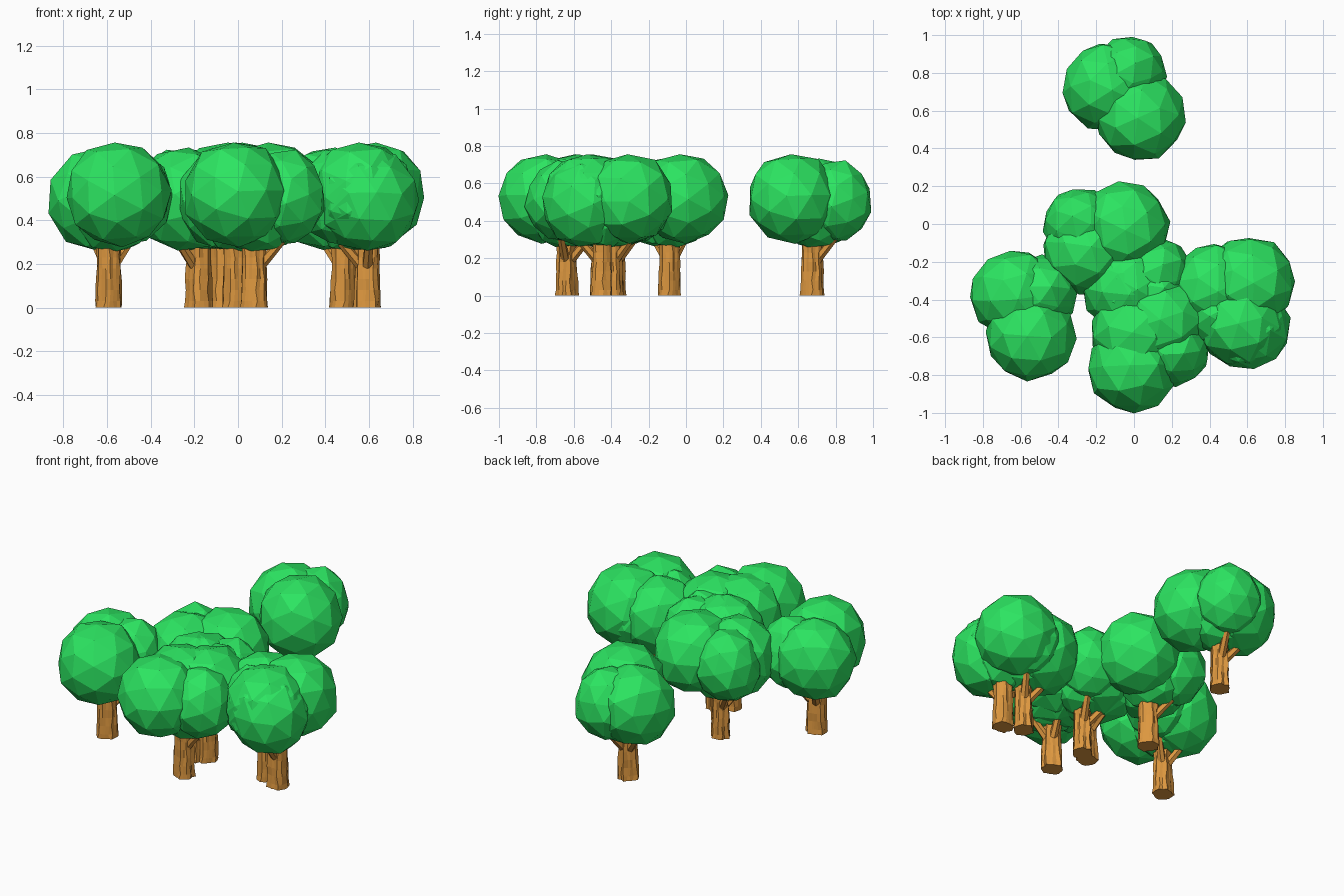
import bpy, bmesh, math, random
from mathutils import Vector, Matrix, Euler

if "Cube" in bpy.data.objects:
    bpy.data.objects.remove(bpy.data.objects["Cube"])

random.seed(4)


def material(name, color):
    m = bpy.data.materials.new(name)
    m.diffuse_color = (*color, 1)
    m.use_nodes = True
    m.node_tree.nodes["Principled BSDF"].inputs["Base Color"].default_value = m.diffuse_color
    return m


LEAF = material("leaf_green", (0.025, 0.78, 0.12))
BARK = material("bark_brown", (0.72, 0.31, 0.05))


def to_mesh(bm, name, mat):
    bmesh.ops.recalc_face_normals(bm, faces=bm.faces)
    me = bpy.data.meshes.new(name)
    bm.to_mesh(me)
    bm.free()
    me.materials.append(mat)
    return me


def polar(angle, dist, z):
    a = math.radians(angle)
    return Vector((dist * math.cos(a), dist * math.sin(a), z))


# one faceted foliage clump: a jittered low-poly sphere
def add_clump(bm, centre, radius, zscale):
    tilt = Euler([random.uniform(0, 6.28) for _ in range(3)]).to_matrix()
    ball = bmesh.ops.create_icosphere(bm, subdivisions=2, radius=radius)["verts"]
    for v in ball:
        p = tilt @ v.co * random.uniform(0.96, 1.03)
        p.z *= zscale
        v.co = p + centre


# rough column with vertical bark ridges
def add_bark(bm, profile, sides):
    ridge = [random.choice((0.88, 1.0, 1.06)) for _ in range(sides)]
    rings = []
    for z, r in profile:
        ring = []
        for i in range(sides):
            a = 2 * math.pi * (i + random.uniform(-0.25, 0.25)) / sides
            rr = r * ridge[i] * random.uniform(0.93, 1.05)
            ring.append(bm.verts.new((rr * math.cos(a), rr * math.sin(a), z)))
        rings.append(ring)
    for low, high in zip(rings, rings[1:]):
        for i in range(sides):
            j = (i + 1) % sides
            bm.faces.new((low[i], low[j], high[j], high[i]))
    bm.faces.new(rings[0][::-1])
    bm.faces.new(rings[-1])


# tapered branch between two points
def add_branch(bm, start, end, r1, r2):
    d = end - start
    mat = Matrix.Translation((start + end) / 2) @ d.to_track_quat("Z", "Y").to_matrix().to_4x4()
    bmesh.ops.create_cone(bm, cap_ends=True, segments=6, radius1=r1, radius2=r2,
                          depth=d.length, matrix=mat)


# shared crown: angle, distance, height, radius, vertical stretch
bm = bmesh.new()
for ang, dist, z, r, s in [(-45, 0.145, 0.52, 0.245, 1.0),
                           (145, 0.09, 0.495, 0.24, 1.02),
                           (70, 0.135, 0.505, 0.198, 1.12),
                           (60, 0.02, 0.45, 0.2, 1.0)]:
    add_clump(bm, polar(ang, dist, z), r, s)
crown_mesh = to_mesh(bm, "crown", LEAF)

# shared trunk with two branches
bm = bmesh.new()
add_bark(bm, [(0, 0.062), (0.03, 0.06), (0.08, 0.058), (0.13, 0.057), (0.18, 0.055),
              (0.23, 0.054), (0.28, 0.056), (0.36, 0.045)], 18)
add_branch(bm, polar(150, 0.03, 0.195), polar(150, 0.13, 0.31), 0.025, 0.02)
add_branch(bm, polar(68, 0.03, 0.195), polar(68, 0.13, 0.31), 0.025, 0.02)
trunk_mesh = to_mesh(bm, "trunk", BARK)

# grove: x, y, turn of each tree
TREES = [(-0.07, 0.675, 0), (-0.18, -0.085, 73), (-0.59, -0.45, -28), (-0.01, -0.43, -38),
         (0.06, -0.385, -5), (0.075, -0.64, -80), (0.59, -0.45, 125), (0.485, -0.4, -10)]
for n, (x, y, turn) in enumerate(TREES, 1):
    for part, me in (("trunk", trunk_mesh), ("crown", crown_mesh)):
        ob = bpy.data.objects.new(f"tree_{n}_{part}", me)
        ob.location = (x, y, 0)
        ob.rotation_euler.z = math.radians(turn)
        bpy.context.collection.objects.link(ob)
